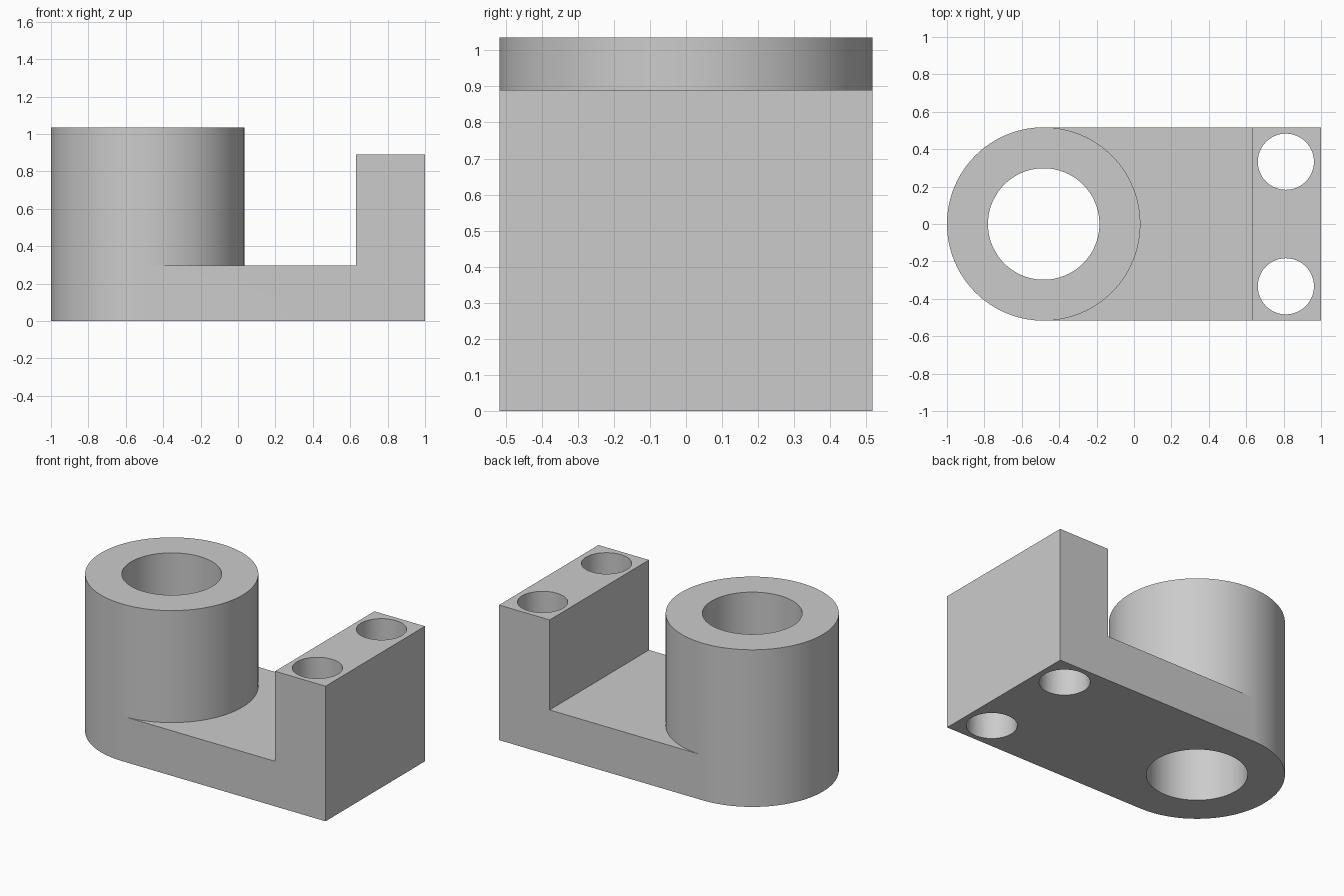
import bpy, bmesh, math

cube = bpy.data.objects.get("Cube")
if cube:
    bpy.data.objects.remove(cube, do_unlink=True)

HALF_WIDTH = 0.517          # also the outer radius of the boss
BOSS_X = -1 + HALF_WIDTH
BOSS_TOP = 1.035
PLATE_TOP = 0.297
BLOCK_X, BLOCK_TOP = 0.632, 0.89

grey = bpy.data.materials.new("plain grey")
grey.use_nodes = True
colour = (0.6, 0.6, 0.6, 1)
grey.diffuse_color = colour
grey.node_tree.nodes["Principled BSDF"].inputs["Base Color"].default_value = colour


def make_object(name, bm):
    bmesh.ops.recalc_face_normals(bm, faces=bm.faces)
    mesh = bpy.data.meshes.new(name)
    bm.to_mesh(mesh)
    bm.free()
    mesh.materials.append(grey)
    obj = bpy.data.objects.new(name, mesh)
    bpy.context.collection.objects.link(obj)
    return obj


def cylinder(name, x, y, radius, bottom, top, segments=128):
    bm = bmesh.new()
    bmesh.ops.create_cone(bm, cap_ends=True, segments=segments, radius1=radius,
                          radius2=radius, depth=top - bottom)
    bmesh.ops.translate(bm, verts=bm.verts, vec=(x, y, (top + bottom) / 2))
    return make_object(name, bm)


def combine(target, tool, operation):
    mod = target.modifiers.new(operation.lower(), "BOOLEAN")
    mod.operation = operation
    mod.solver = "EXACT"
    mod.object = tool
    bpy.context.view_layer.objects.active = target
    bpy.ops.object.modifier_apply(modifier=mod.name)
    bpy.data.objects.remove(tool, do_unlink=True)


# L-shaped side profile of the foot plate and upright block, extruded in depth
profile = [(BOSS_X, 0), (1, 0), (1, BLOCK_TOP), (BLOCK_X, BLOCK_TOP),
           (BLOCK_X, PLATE_TOP), (BOSS_X, PLATE_TOP)]
bm = bmesh.new()
face = bm.faces.new([bm.verts.new((x, -HALF_WIDTH, z)) for x, z in profile])
extruded = bmesh.ops.extrude_face_region(bm, geom=[face])["geom"]
bmesh.ops.translate(bm, vec=(0, 2 * HALF_WIDTH, 0),
                    verts=[v for v in extruded if isinstance(v, bmesh.types.BMVert)])
bracket = make_object("bracket", bm)

# Round boss merged with the rounded end of the plate
combine(bracket, cylinder("boss", BOSS_X, 0, HALF_WIDTH, 0, BOSS_TOP), "UNION")

# Through bore in the boss and two bolt holes in the block
holes = [(BOSS_X, 0, 0.298), (0.812, 0.333, 0.15), (0.812, -0.333, 0.15)]
for x, y, radius in holes:
    combine(bracket, cylinder("hole_cutter", x, y, radius, -0.2, 1.3, 96), "DIFFERENCE")

# Smooth round walls with crisp rims
bpy.ops.object.select_all(action="DESELECT")
bracket.select_set(True)
bpy.context.view_layer.objects.active = bracket
bpy.ops.object.shade_smooth_by_angle(angle=math.radians(30))
